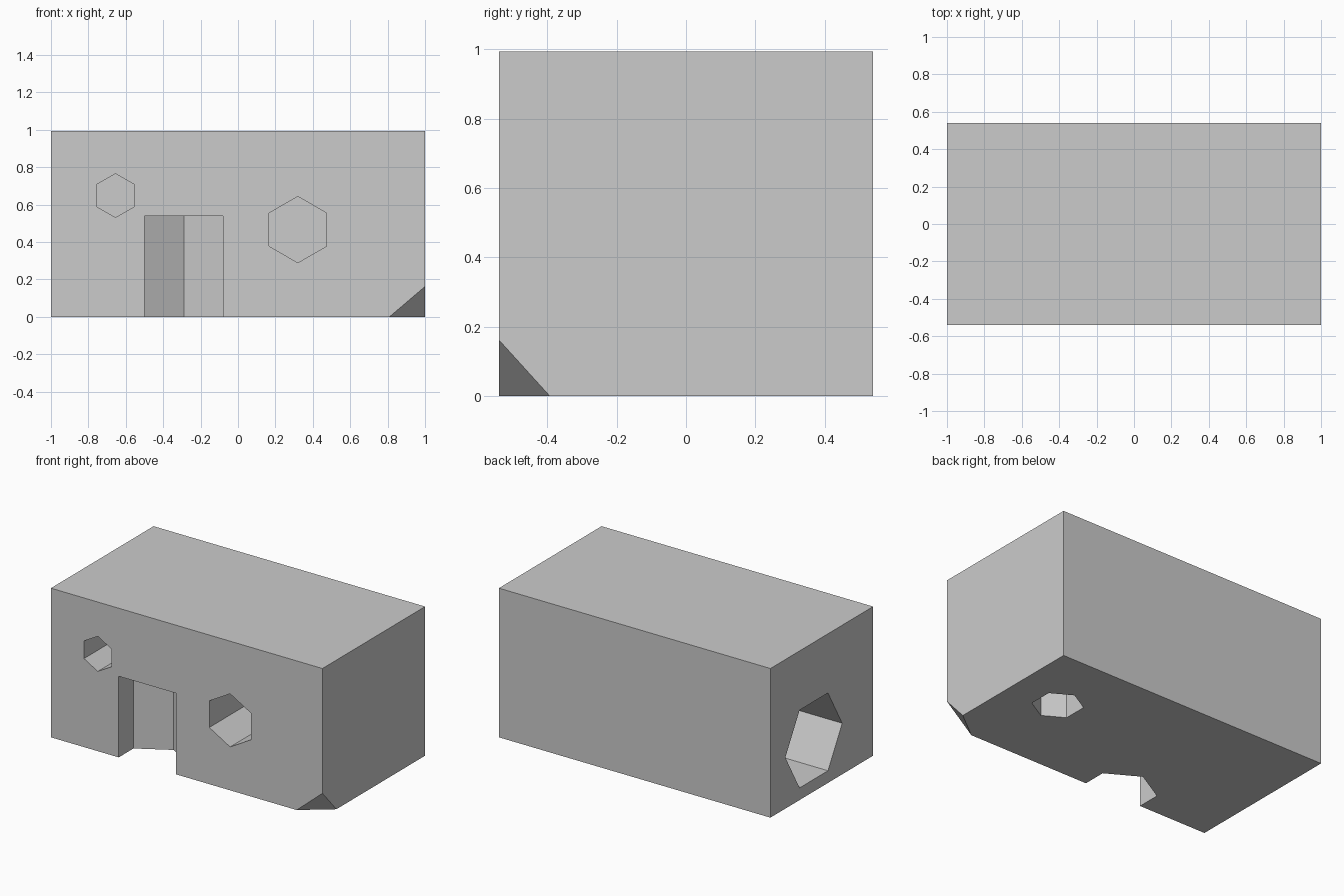
import bpy
import bmesh
from math import cos, sin, pi
from mathutils import Vector

old = bpy.data.objects.get("Cube")
if old:
    bpy.data.objects.remove(old, do_unlink=True)

W, D, H = 1.0, 0.54, 0.993      # half width, half depth, full height

grey = bpy.data.materials.new("plain_grey")
grey.use_nodes = True
colour = (0.6, 0.6, 0.6, 1)
grey.diffuse_color = colour
grey.node_tree.nodes["Principled BSDF"].inputs["Base Color"].default_value = colour


def add_object(name, bm):
    bmesh.ops.recalc_face_normals(bm, faces=bm.faces[:])
    mesh = bpy.data.meshes.new(name)
    bm.to_mesh(mesh)
    bm.free()
    mesh.materials.append(grey)
    obj = bpy.data.objects.new(name, mesh)
    bpy.context.collection.objects.link(obj)
    return obj


def hex_cutter(name, centre, inward, corner, radius, depth):
    """Hexagonal prism sunk from a wall point; one corner points along 'corner'."""
    inward, corner = Vector(inward), Vector(corner)
    side = inward.cross(corner)
    start = Vector(centre) - inward * 0.1
    bm = bmesh.new()
    ring = [bm.verts.new(start + radius * (cos(k * pi / 3) * corner + sin(k * pi / 3) * side))
            for k in range(6)]
    face = bm.faces.new(ring)
    top = bmesh.ops.extrude_face_region(bm, geom=[face])["geom"]
    bmesh.ops.translate(bm, vec=inward * (depth + 0.1),
                        verts=[g for g in top if isinstance(g, bmesh.types.BMVert)])
    obj = add_object(name, bm)
    obj.hide_render = True
    return obj


# Solid block with its front left lower corner sliced off
bm = bmesh.new()
bmesh.ops.create_cube(bm, size=1)
for v in bm.verts:
    v.co = (v.co.x * 2 * W, v.co.y * 2 * D, (v.co.z + 0.5) * H)
bmesh.ops.bisect_plane(bm, geom=bm.verts[:] + bm.edges[:] + bm.faces[:],
                       plane_co=(W, -D, 0.162),
                       plane_no=Vector((1 / 0.19, -1 / 0.147, -1 / 0.162)).normalized(),
                       clear_outer=True)
bmesh.ops.holes_fill(bm, edges=[e for e in bm.edges if e.is_boundary], sides=0)
block = add_object("block", bm)

# Hexagonal pockets and the doorway niche
X, Y, Z = Vector((1, 0, 0)), Vector((0, 1, 0)), Vector((0, 0, 1))
cutters = [
    hex_cutter("small_window_cutter", (-0.655, -D, 0.648), Y, Z, 0.117, 0.36),
    hex_cutter("large_window_cutter", (0.32, -D, 0.466), Y, Z, 0.177, 0.46),
    hex_cutter("side_opening_cutter", (-W, 0.084, 0.34), X, Y, 0.299, 0.54),
    hex_cutter("floor_opening_cutter", (0.645, 0.062, 0), Z, Y, 0.156, 0.4),
    hex_cutter("doorway_cutter", (-0.29, -0.506, 0), Z, Y, 0.243, 0.54),
]
for cutter in cutters:
    mod = block.modifiers.new(cutter.name, "BOOLEAN")
    mod.operation = "DIFFERENCE"
    mod.solver = "EXACT"
    mod.object = cutter

# Bake the cuts and discard the helpers
depsgraph = bpy.context.evaluated_depsgraph_get()
depsgraph.update()
carved = bpy.data.meshes.new_from_object(block.evaluated_get(depsgraph))
block.modifiers.clear()
block.data = carved
for cutter in cutters:
    bpy.data.objects.remove(cutter, do_unlink=True)
for poly in block.data.polygons:
    poly.use_smooth = False
